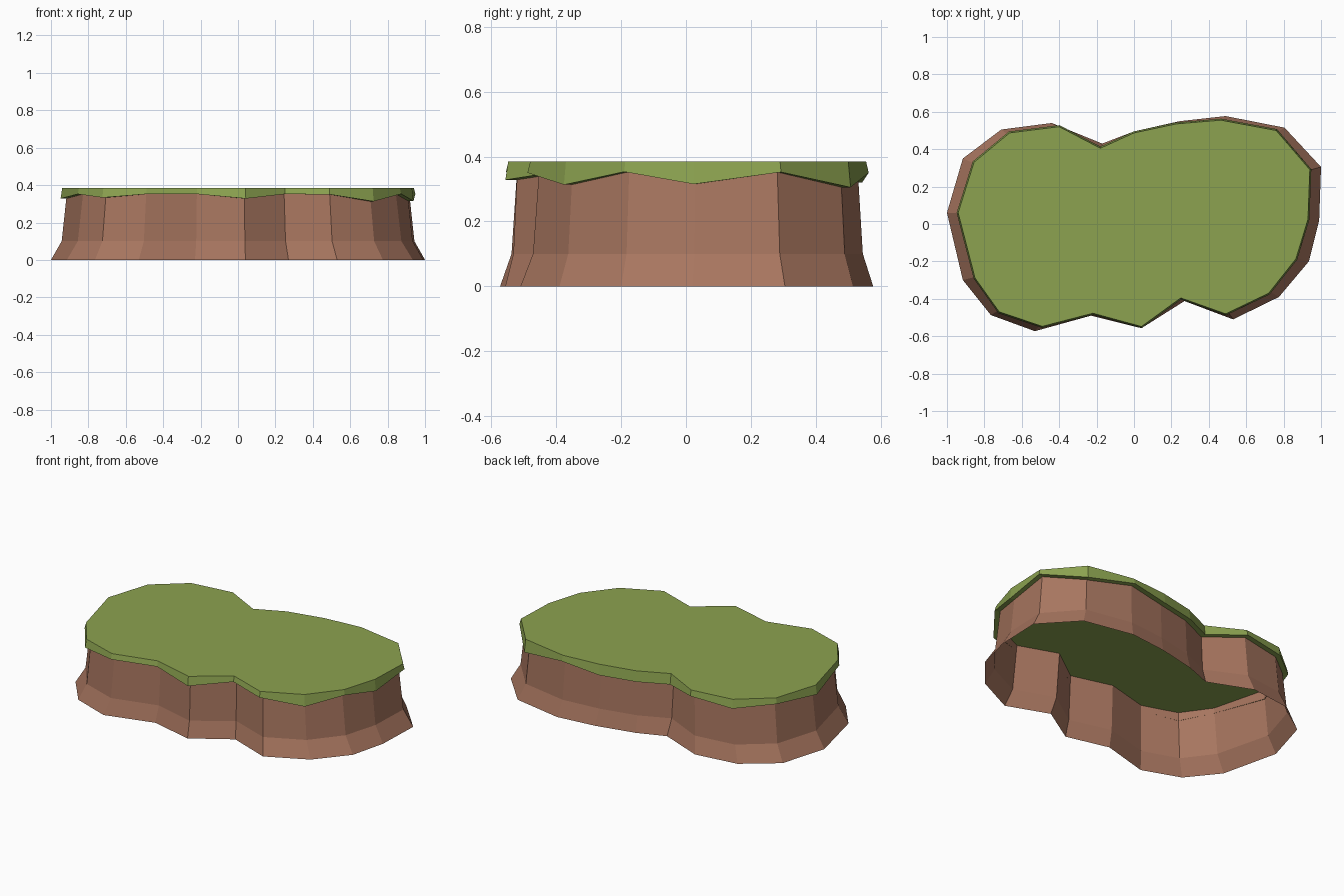
import bpy, bmesh
from mathutils import Vector

if "Cube" in bpy.data.objects:
    bpy.data.objects.remove(bpy.data.objects["Cube"])

TOP = 0.385

# Plan outlines, clockwise from the left end
foot = [(-1.0, .06), (-.915, .35), (-.71, .505), (-.44, .54), (-.17, .43),
        (0, .495), (.245, .55), (.49, .577), (.805, .515), (1.0, .305),
        (.99, .02), (.935, -.20), (.775, -.39), (.53, -.51), (.27, -.412),
        (.04, -.557), (-.23, -.49), (-.53, -.573), (-.765, -.487), (-.915, -.30)]
turf = [(-.94, .06), (-.855, .33), (-.665, .487), (-.40, .52), (-.18, .405),
        (0, .487), (.225, .535), (.465, .555), (.76, .50), (.94, .29),
        (.93, .025), (.865, -.187), (.72, -.37), (.49, -.48), (.25, -.395),
        (.04, -.548), (-.22, -.477), (-.49, -.547), (-.72, -.47), (-.85, -.288)]
# How far the grass hangs down at each outline point
drop = [.057, .035, .055, .035, .065, .065, .065, .035, .08, .033,
        .07, .032, .072, .035, .033, .057, .033, .033, .052, .033]


def offset(pts, d):
    """Push a clockwise outline outward by d along its corner normals."""
    out = []
    for i, p in enumerate(pts):
        a, p, b = Vector(pts[i - 1]), Vector(p), Vector(pts[(i + 1) % len(pts)])
        e, f = (p - a).normalized(), (b - p).normalized()
        n, m = Vector((-e.y, e.x)), Vector((-f.y, f.x))
        out.append(p + (n + m) * d / (1 + n.dot(m)))
    return out


def material(name, col):
    m = bpy.data.materials.new(name)
    m.diffuse_color = (*col, 1)
    m.use_nodes = True
    m.node_tree.nodes["Principled BSDF"].inputs["Base Color"].default_value = m.diffuse_color
    return m


def loft(name, rings, mat, cap=False):
    """Skin successive rings of 3D points; optionally cap the first ring."""
    bm = bmesh.new()
    vs = [[bm.verts.new(p) for p in r] for r in rings]
    n = len(vs[0])
    for lo, hi in zip(vs, vs[1:]):
        for i in range(n):
            j = (i + 1) % n
            bm.faces.new((lo[i], hi[i], hi[j], lo[j]))
    if cap:
        bm.faces.new(list(reversed(vs[0])))
    me = bpy.data.meshes.new(name)
    bm.to_mesh(me)
    bm.free()
    me.materials.append(mat)
    ob = bpy.data.objects.new(name, me)
    bpy.context.collection.objects.link(ob)
    return ob


def level(pts, z):
    return [(p[0], p[1], z) for p in pts]


def hanging(pts):
    return [(p[0], p[1], TOP - d) for p, d in zip(pts, drop)]


earth = material("earth brown", (.39, .18, .115))
grass = material("grass green", (.262, .365, .08))

# Earth wall: flared foot, nearly upright bank, open underneath
inner = offset(turf, -.027)
bank = [w.lerp(Vector(f), .35) for w, f in zip(inner, foot)]
loft("earth_wall", [level(foot, 0), level(bank, .1), level(inner, TOP - .001)], earth)

# Grass cap: flat top with an uneven hanging lip
loft("grass_cap", [level(turf, TOP), hanging(offset(turf, .008)),
                   hanging(offset(turf, -.024))], grass, cap=True)
